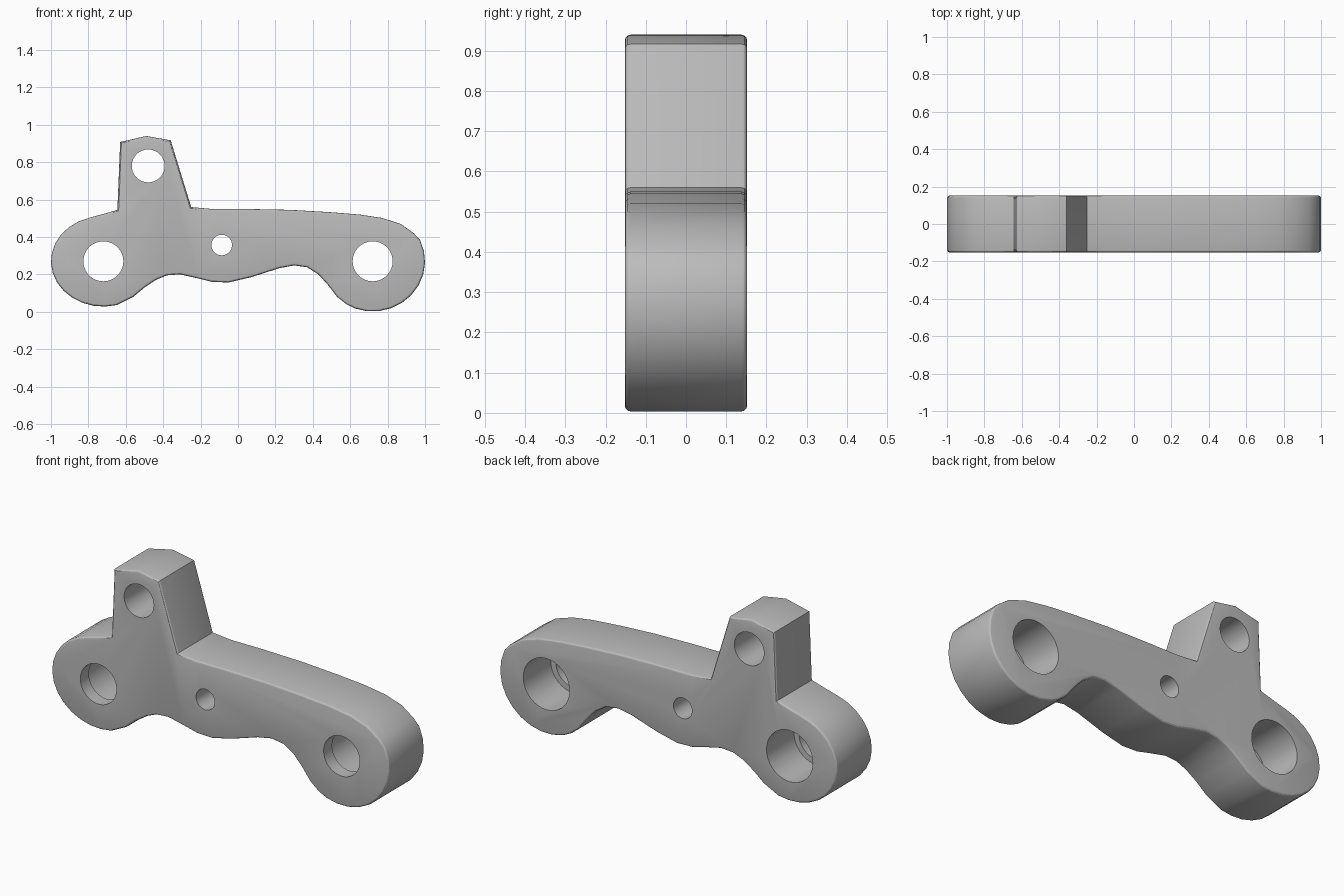
import bpy, bmesh
from math import cos, sin, radians, pi

default_cube = bpy.data.objects.get("Cube")
if default_cube:
    bpy.data.objects.remove(default_cube, do_unlink=True)

HALF_DEPTH = 0.152
RIM_BEVEL = 0.014

metal = bpy.data.materials.new("plain grey")
metal.use_nodes = True
metal.diffuse_color = (0.5, 0.5, 0.5, 1)
metal.node_tree.nodes["Principled BSDF"].inputs["Base Color"].default_value = metal.diffuse_color


def arc(centre_x, centre_z, radius_x, radius_z, start, end, steps):
    """Points along an elliptical arc, angles in degrees."""
    points = []
    for i in range(steps + 1):
        angle = radians(start + (end - start) * i / steps)
        points.append((centre_x + radius_x * cos(angle), centre_z + radius_z * sin(angle)))
    return points


def make_object(name, bm):
    mesh = bpy.data.meshes.new(name)
    bm.to_mesh(mesh)
    bm.free()
    mesh.materials.append(metal)
    obj = bpy.data.objects.new(name, mesh)
    bpy.context.collection.objects.link(obj)
    return obj


def select_only(obj):
    bpy.ops.object.select_all(action="DESELECT")
    obj.select_set(True)
    bpy.context.view_layer.objects.active = obj


def extrude_profile(bm, profile, front, back):
    """Extrude an x-z outline along y and return the two cap faces."""
    front_face = bm.faces.new([bm.verts.new((x, front, z)) for x, z in profile])
    result = bmesh.ops.extrude_face_region(bm, geom=[front_face], use_keep_orig=True)
    moved = [item for item in result["geom"] if isinstance(item, bmesh.types.BMVert)]
    bmesh.ops.translate(bm, vec=(0, back - front, 0), verts=moved)
    bmesh.ops.recalc_face_normals(bm, faces=bm.faces)
    return [face for face in bm.faces if abs(face.normal.y) > 0.9]


def drill(target, x, z, radius, front, back):
    """Bore a round hole between two depths."""
    bm = bmesh.new()
    extrude_profile(bm, arc(x, z, radius, radius, 0, 350, 35), front, back)
    cutter = make_object("hole_cutter", bm)
    cutter.hide_render = True
    select_only(target)
    bore = target.modifiers.new("bore", "BOOLEAN")
    bore.operation = "DIFFERENCE"
    bore.solver = "EXACT"
    bore.object = cutter
    bpy.ops.object.modifier_apply(modifier=bore.name)
    bpy.data.objects.remove(cutter, do_unlink=True)


# Outline: left lobe, lower edge, right lobe, upper edge, upright lug
left_lobe = arc(-0.72, 0.27, 0.28, 0.242, 105, 285, 14)
lower_edge = [
    (-0.56, 0.08), (-0.5, 0.13), (-0.44, 0.17), (-0.38, 0.195), (-0.31, 0.2),
    (-0.22, 0.18), (-0.14, 0.16), (-0.05, 0.157), (0.07, 0.185), (0.22, 0.233),
    (0.3, 0.248), (0.37, 0.238), (0.43, 0.2), (0.48, 0.145), (0.53, 0.08), (0.58, 0.04),
]
right_lobe = arc(0.72, 0.27, 0.28, 0.268, 250, 385, 10)
upper_edge = [
    (0.94, 0.42), (0.87, 0.47), (0.77, 0.502), (0.65, 0.52), (0.49, 0.533),
    (0.28, 0.545), (0.04, 0.55), (-0.14, 0.55),
]
lug = [(-0.25, 0.56), (-0.36, 0.917), (-0.49, 0.94), (-0.63, 0.908), (-0.645, 0.545)]
shoulder = [(-0.72, 0.523)]

# Linkage body with softened front and back rims
bm = bmesh.new()
caps = extrude_profile(
    bm, left_lobe + lower_edge + right_lobe + upper_edge + lug + shoulder,
    -HALF_DEPTH, HALF_DEPTH,
)
rims = list({edge for face in caps for edge in face.edges})
bmesh.ops.bevel(bm, geom=rims, offset=RIM_BEVEL, segments=3, profile=0.5, affect="EDGES")
body = make_object("linkage_body", bm)

# Lug hole and small middle hole run straight through
drill(body, -0.48, 0.78, 0.088, -1, 1)
drill(body, -0.087, 0.357, 0.055, -1, 1)

# End bores are wider at the back, leaving a lip at the front
for x in (-0.72, 0.72):
    drill(body, x, 0.27, 0.107, -1, 1)
    drill(body, x, 0.27, 0.137, -0.08, 1)

select_only(body)
bpy.ops.object.shade_smooth_by_angle(angle=radians(28))
